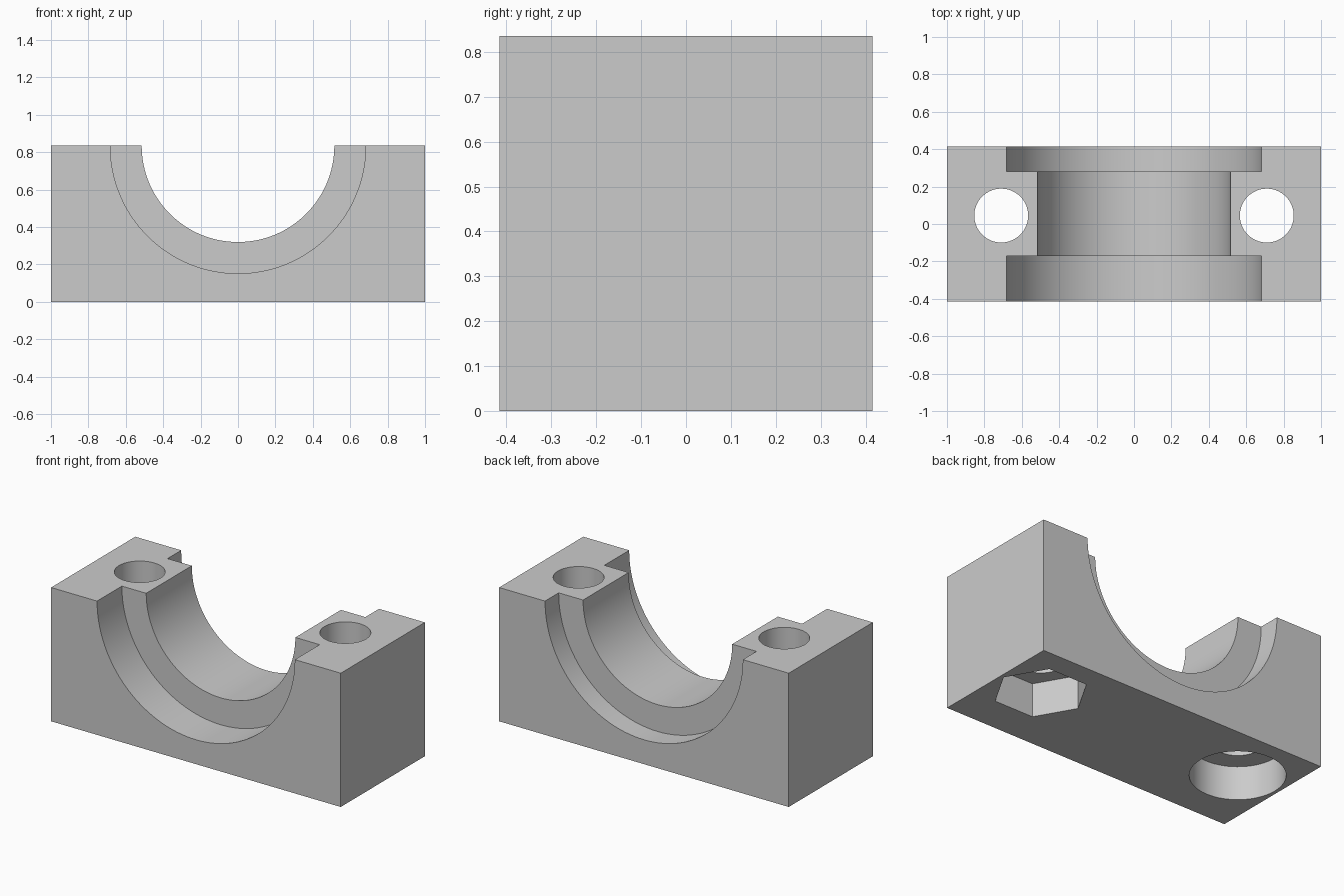
import bpy, bmesh
from math import cos, sin, tau, radians
from mathutils import Vector

default = bpy.data.objects.get("Cube")
if default:
    bpy.data.objects.remove(default, do_unlink=True)

WIDTH, DEPTH, HEIGHT = 2.0, 0.83, 0.835
BOLT_X, BOLT_Y = 0.71, 0.045

grey = bpy.data.materials.new("plain grey")
grey.use_nodes = True
grey.diffuse_color = (0.6, 0.6, 0.6, 1)
grey.node_tree.nodes["Principled BSDF"].inputs["Base Color"].default_value = (0.6, 0.6, 0.6, 1)


def add_object(name, bm):
    bmesh.ops.recalc_face_normals(bm, faces=bm.faces)
    mesh = bpy.data.meshes.new(name)
    bm.to_mesh(mesh)
    bm.free()
    mesh.materials.append(grey)
    obj = bpy.data.objects.new(name, mesh)
    bpy.context.collection.objects.link(obj)
    return obj


def prism(name, sides, radius, start, end, axis_u, axis_v):
    """Regular prism from start to end, first corner along axis_u."""
    start, end = Vector(start), Vector(end)
    u, v = Vector(axis_u), Vector(axis_v)
    bm = bmesh.new()
    ring = [bm.verts.new(start + radius * (u * cos(tau * i / sides) + v * sin(tau * i / sides)))
            for i in range(sides)]
    base = bm.faces.new(ring)
    top = bmesh.ops.extrude_face_region(bm, geom=[base], use_keep_orig=True)["geom"]
    bmesh.ops.translate(bm, vec=end - start,
                        verts=[g for g in top if isinstance(g, bmesh.types.BMVert)])
    return add_object(name, bm)


def bore(name, radius, y0, y1):
    return prism(name, 128, radius, (0, y0, HEIGHT), (0, y1, HEIGHT), (1, 0, 0), (0, 0, 1))


def bolt_cut(name, sides, radius, x, z1):
    return prism(name, sides, radius, (x, BOLT_Y, -0.1), (x, BOLT_Y, z1), (1, 0, 0), (0, 1, 0))


# Solid block
bm = bmesh.new()
bmesh.ops.create_cube(bm, size=1)
bmesh.ops.scale(bm, vec=(WIDTH, DEPTH, HEIGHT), verts=bm.verts)
bmesh.ops.translate(bm, vec=(0, 0, HEIGHT / 2), verts=bm.verts)
block = add_object("bearing_block", bm)

cutters = [
    # Half-round saddle with a wider recess at each end
    bore("saddle_cutter", 0.515, -0.6, 0.6),
    bore("front_recess_cutter", 0.683, -0.6, -0.17),
    bore("back_recess_cutter", 0.683, 0.28, 0.6),
    # Bolt holes, with a hexagonal nut pocket and a round head pocket below
    bolt_cut("left_bolt_cutter", 64, 0.144, BOLT_X, 1.0),
    bolt_cut("right_bolt_cutter", 64, 0.144, -BOLT_X, 1.0),
    bolt_cut("nut_pocket_cutter", 6, 0.268, BOLT_X, 0.21),
    bolt_cut("head_pocket_cutter", 64, 0.268, -BOLT_X, 0.21),
]

bpy.ops.object.select_all(action="DESELECT")
block.select_set(True)
bpy.context.view_layer.objects.active = block
for cutter in cutters:
    cutter.hide_render = True
    cut = block.modifiers.new(cutter.name, "BOOLEAN")
    cut.operation, cut.solver, cut.object = "DIFFERENCE", "EXACT", cutter
    bpy.ops.object.modifier_apply(modifier=cut.name)
    bpy.data.objects.remove(cutter, do_unlink=True)

bpy.ops.object.shade_smooth_by_angle(angle=radians(30))
